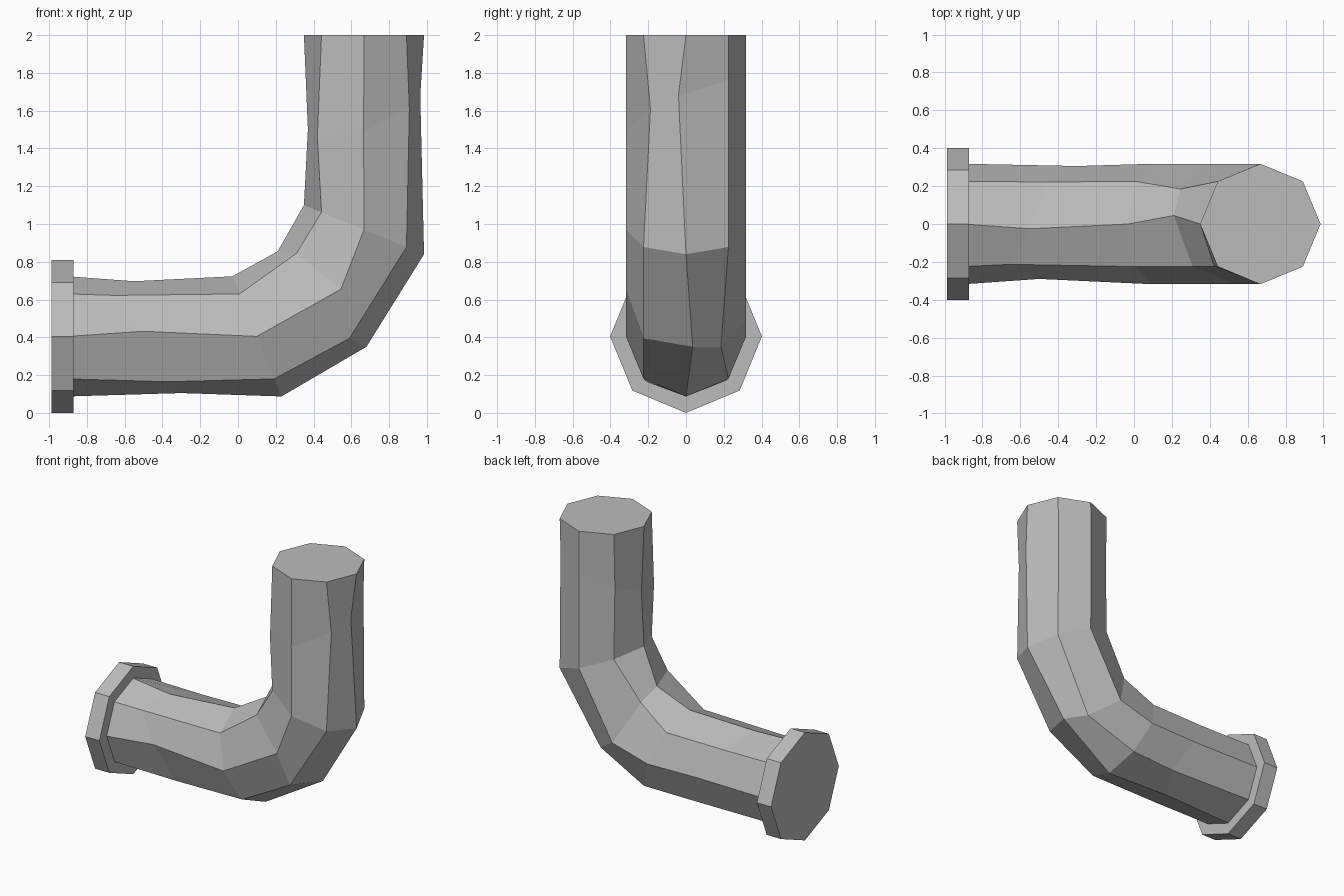
import bpy
import bmesh
from math import sin, cos, pi

cube = bpy.data.objects.get("Cube")
if cube:
    bpy.data.objects.remove(cube, do_unlink=True)

SIDES = 8
PIPE_RADIUS = 0.318
FLANGE_RADIUS = 0.402

# One plain grey for the whole fitting
grey = bpy.data.materials.new("plain grey")
grey.use_nodes = True
colour = (0.5, 0.5, 0.5, 1)
grey.diffuse_color = colour
grey.node_tree.nodes["Principled BSDF"].inputs["Base Color"].default_value = colour


def ring(centre_x, centre_z, outer_x, outer_z, radius=PIPE_RADIUS):
    """Octagon around a centre; the outer vector points to the outside of the bend."""
    points = []
    for k in range(SIDES):
        angle = 2 * pi * k / SIDES
        points.append((centre_x + outer_x * cos(angle),
                       -radius * sin(angle),
                       centre_z + outer_z * cos(angle)))
    return points


def loft(name, rings):
    """Join rings of points with quads and cap both ends."""
    bm = bmesh.new()
    loops = [[bm.verts.new(p) for p in points] for points in rings]
    for a, b in zip(loops, loops[1:]):
        for k in range(SIDES):
            n = (k + 1) % SIDES
            bm.faces.new((a[k], a[n], b[n], b[k]))
    bm.faces.new(loops[0])
    bm.faces.new(loops[-1])
    bmesh.ops.recalc_face_normals(bm, faces=bm.faces)
    mesh = bpy.data.meshes.new(name)
    bm.to_mesh(mesh)
    bm.free()
    mesh.materials.append(grey)
    obj = bpy.data.objects.new(name, mesh)
    bpy.context.collection.objects.link(obj)
    return obj


# Hand-worn rings, from the outside of the bend round by the front
lower_dent = [(-.3, 0, .105), (-.37, -.21, .165), (-.5, -.29, .432), (-.65, -.213, .622),
              (-.55, -.025, .697), (-.45, .222, .625), (-.3, .306, .405), (-.18, .21, .17)]
elbow_ring = [(.68, .035, .35), (.59, -.225, .395), (.545, -.318, .655), (.31, -.225, .845),
              (.21, .045, .855), (.245, .185, .775), (.39, .318, .485), (.58, .185, .35)]
upper_dent = [(.965, -.04, 1.68), (.907, -.188, 1.61), (.665, -.318, 1.49), (.42, -.22, 1.46),
              (.37, 0, 1.5), (.44, .215, 1.6), (.665, .318, 1.7), (.885, .225, 1.76)]

# Bent pipe
loft("bent_pipe", [
    ring(-.9, .405, 0, -PIPE_RADIUS),
    lower_dent,
    ring(.1, .405, .13, -PIPE_RADIUS),
    elbow_ring,
    ring(.667, .97, PIPE_RADIUS, -.13),
    upper_dent,
    ring(.667, 2, PIPE_RADIUS, 0),
])

# End flange
loft("end_flange", [ring(x, .405, 0, -.405, FLANGE_RADIUS) for x in (-.988, -.87)])
